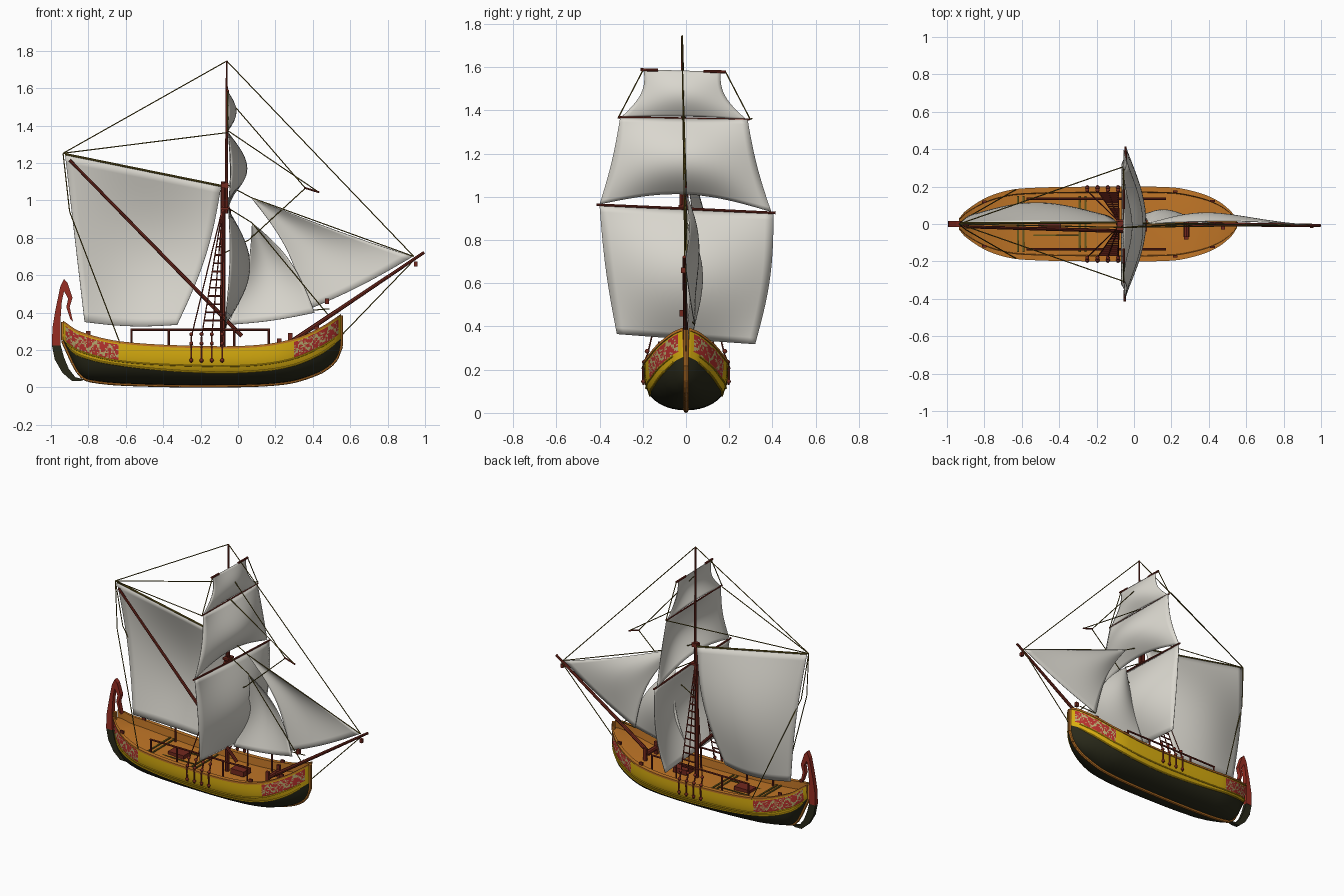
import bpy, bmesh, math, random
from mathutils import Vector as V

if "Cube" in bpy.data.objects:
    bpy.data.objects.remove(bpy.data.objects["Cube"])
random.seed(4)

def mat(name, *c):
    m = bpy.data.materials.new(name)
    m.diffuse_color = (*c, 1)
    m.use_nodes = True
    m.node_tree.nodes["Principled BSDF"].inputs["Base Color"].default_value = m.diffuse_color
    return m

ORANGE = mat("orange wood", .53, .18, .02)
YELLOW = mat("yellow paint", .69, .42, .005)
BLACK = mat("dark tar", .022, .022, .01)
RED = mat("panel red", .47, .03, .026)
BEIGE = mat("beige ornament", .48, .40, .16)
WOOD = mat("dark red wood", .17, .022, .013)
RUDDER = mat("rudder red", .31, .027, .016)
SAIL = mat("sail cloth", .70, .68, .62)
ROPE = mat("olive rope", .13, .095, .012)

def finish(name, bm, mats, smooth=0):
    bmesh.ops.remove_doubles(bm, verts=bm.verts, dist=1e-5)
    bmesh.ops.recalc_face_normals(bm, faces=bm.faces)
    me = bpy.data.meshes.new(name)
    bm.to_mesh(me)
    bm.free()
    for m in mats:
        me.materials.append(m)
    ob = bpy.data.objects.new(name, me)
    bpy.context.collection.objects.link(ob)
    if smooth:
        bpy.ops.object.select_all(action='DESELECT')
        ob.select_set(True)
        bpy.context.view_layer.objects.active = ob
        bpy.ops.object.shade_smooth_by_angle(angle=math.radians(smooth))
    return ob

def tubes(name, paths, r, m, r2=None, n=8):
    """Round rods along each path of points, as one object."""
    bm = bmesh.new()
    for path in paths:
        for a, b in zip(path, path[1:]):
            a, b = V(a), V(b)
            d = b - a
            M = d.to_track_quat('Z', 'Y').to_matrix().to_4x4()
            M.translation = (a + b) / 2
            bmesh.ops.create_cone(bm, cap_ends=True, segments=n, radius1=r,
                                  radius2=r if r2 is None else r2, depth=d.length, matrix=M)
    return finish(name, bm, [m], 40)

def boxes(name, items, m):
    bm = bmesh.new()
    for c, s in items:
        vs = bmesh.ops.create_cube(bm, size=1)['verts']
        for v in vs:
            v.co = V(c) + V(v.co[i] * s[i] for i in range(3))
    return finish(name, bm, [m])

def table(*pts):
    """Smooth curve through (x, value) pairs."""
    def slope(i):
        a, b = pts[max(i - 1, 0)], pts[min(i + 1, len(pts) - 1)]
        return (b[1] - a[1]) / (b[0] - a[0])
    def f(x):
        x = min(max(x, pts[0][0]), pts[-1][0])
        i = max(k for k in range(len(pts) - 1) if pts[k][0] <= x)
        (x0, y0), (x1, y1) = pts[i], pts[i + 1]
        h = x1 - x0
        t = (x - x0) / h
        return (y0 * (1 + 2 * t) * (1 - t) ** 2 + y1 * t * t * (3 - 2 * t)
                + h * t * (1 - t) * (slope(i) * (1 - t) - slope(i + 1) * t))
    return f

# Hull lines: half beam, sheer, keel and tar line along x
X0, X1 = -.935, .55
beam = table((X0, .025), (-.9, .064), (-.8, .13), (-.7, .167), (-.6, .184), (-.3, .193),
             (.2, .19), (.35, .16), (.45, .117), (.52, .06), (X1, .016))
sheer = table((X0, .345), (-.85, .29), (-.63, .235), (-.2, .21), (.1, .215), (.3, .25), (.45, .315), (X1, .38))
keel = table((X0, .25), (-.905, .185), (-.87, .11), (-.84, .066), (-.8, .041), (-.6, .02), (-.1, .012),
             (.25, .027), (.42, .075), (.5, .125), (.54, .18), (X1, .22))
tar = table((X0, .258), (-.87, .18), (-.63, .12), (-.2, .082), (.1, .087), (.3, .12), (.45, .185), (X1, .26))

def panel_z(x):
    return max(sheer(x) - .095, tar(x) + .005)

def hull_y(x, z):
    u = min(max((z - keel(x)) / (sheer(x) - keel(x)), 0), 1)
    return beam(x) * math.sqrt(1 - (1 - u) ** 3)

def section(x):
    """Half section from keel up the side, over the rail, down to the deck centre."""
    k, t, p, s, b = keel(x), tar(x), panel_z(x), sheer(x), beam(x)
    zs = [k + (t - k) * (i / 8) ** 1.6 for i in range(8)]
    zs += [t + (p - t) * i / 3 for i in range(3)] + [p + (s - p) * i / 15 for i in range(16)]
    pts = [(hull_y(x, z), z) for z in zs]
    pts += [(b + .006, s), (b + .006, s + .012), (b * .88, s + .012), (b * .86, s - .04), (0, s - .036)]
    return pts

bm = bmesh.new()
N = 220
xs = [X0 + (X1 - X0) * i / N for i in range(N + 1)]
for side in (-1, 1):
    rows = [[bm.verts.new((x, side * y, z)) for y, z in section(x)] for x in xs]
    for i in range(N):
        ornate = xs[i] < -.64 or xs[i] > .30
        for j in range(len(rows[0]) - 1):
            f = bm.faces.new((rows[i][j], rows[i + 1][j], rows[i + 1][j + 1], rows[i][j + 1]))
            k = 2 if j < 8 else 1 if j < 26 else 0
            if ornate and 12 <= j <= 24 and -.925 < xs[i] < .535:
                # scrolling vine ornament on the red panels
                wave = 18 + 4 * math.sin(xs[i] * 80)
                k = 4 if abs(j - wave) < 1.1 or random.random() < .2 else 3
            f.material_index = k
    for r in (rows[0], rows[-1]):
        bm.faces.new(r).material_index = 0
finish("hull", bm, [ORANGE, YELLOW, BLACK, RED, BEIGE], 35)

# Keel with stem and stern posts, and side wales
post = [(X0, 0, .35)] + [(x, 0, keel(x)) for x in xs[::4]] + [(X1, 0, .385)]
tubes("keel", [post], .012, ORANGE)
wx = xs[3:-3:4]
tubes("tar_line_wale", [[(x, s * (hull_y(x, tar(x)) + .001), tar(x)) for x in wx] for s in (-1, 1)], .005, YELLOW)
tubes("upper_wale", [[(x, s * (hull_y(x, panel_z(x)) + .001), panel_z(x)) for x in wx] for s in (-1, 1)], .004, YELLOW)

# Rudder: red head with hooked tiller, dark blade
def plate(name, pts, t, m):
    bm = bmesh.new()
    f = bm.faces.new([bm.verts.new((x, -t / 2, z)) for x, z in pts])
    e = bmesh.ops.extrude_face_region(bm, geom=[f])['geom']
    bmesh.ops.translate(bm, vec=(0, t, 0), verts=[g for g in e if isinstance(g, bmesh.types.BMVert)])
    finish(name, bm, [m])
plate("rudder_head", [(-.995, .225), (-.992, .32), (-.975, .42), (-.95, .54), (-.93, .58), (-.912, .56),
      (-.885, .48), (-.90, .43), (-.882, .35), (-.897, .365), (-.918, .43), (-.908, .475), (-.93, .515),
      (-.942, .46), (-.95, .35), (-.948, .225)], .03, RUDDER)
plate("rudder_blade", [(-.995, .225), (-.948, .225), (-.93, .16), (-.905, .10), (-.87, .055), (-.82, .042),
      (-.84, .035), (-.89, .036), (-.94, .08), (-.98, .15)], .026, BLACK)

# Masts and spars
TOP = (-.06, -.018, 1.745)
PEAK = (-.935, 0, 1.252)
tubes("lower_mast", [[(-.082, 0, .15), (-.08, 0, 1.1)]], .015, WOOD, .012)
tubes("topmast", [[(-.062, -.012, .93), TOP]], .010, WOOD, .005)
boxes("mast_caps", [((-.07, -.005, .955), (.045, .06, .014)), ((-.07, -.005, 1.08), (.04, .035, .025))], WOOD)
tubes("bowsprit", [[(.27, 0, .235), (.995, -.008, .722)]], .013, WOOD, .008)
tubes("sprit", [[(.02, -.04, .275), (-.90, -.015, 1.215)]], .011, WOOD, .008)
tubes("main_yard", [[(-.05, -.415, .963), (-.042, 0, .945), (-.045, .415, .925)]], .006, WOOD)
tubes("topsail_yard", [[(-.055, -.315, 1.368), (-.055, .295, 1.357)]], .005, WOOD)
tubes("topgallant_yard_arms", [[(-.055, -.21, 1.588), (-.055, -.13, 1.586)],
                               [(-.055, .08, 1.58), (-.055, .185, 1.578)]], .007, WOOD)

# Sails: bowed four-corner patches
def sail(name, tl, tr, bl, br, bulge, left=(0, 0, 0), right=(0, 0, 0), foot=(0, 0, 0), edge=.35, n=20):
    tl, tr, bl, br, bulge, left, right, foot = map(V, (tl, tr, bl, br, bulge, left, right, foot))
    bm = bmesh.new()
    g = []
    for j in range(n + 1):
        v = j / n
        sv = math.sin(math.pi * v)
        row = []
        for i in range(n + 1):
            u = i / n
            su = math.sin(math.pi * u)
            p = tl.lerp(tr, u).lerp(bl.lerp(br, u), v)
            p = p + bulge * sv * (edge + (1 - edge) * su) + (left * (1 - u) + right * u) * sv + foot * su * v ** 2
            row.append(bm.verts.new(p))
        g.append(row)
    for j in range(n):
        for i in range(n):
            bm.faces.new((g[j][i], g[j][i + 1], g[j + 1][i + 1], g[j + 1][i]))
    bmesh.ops.dissolve_degenerate(bm, edges=bm.edges, dist=1e-5)
    ob = finish(name, bm, [SAIL], 60)
    s = ob.modifiers.new("thickness", 'SOLIDIFY')
    s.thickness, s.offset = .004, 0

sail("course_sail", (-.05, -.40, .958), (-.045, .405, .922), (-.068, -.32, .365), (-.065, .32, .318),
     (.12, 0, 0), (0, -.01, 0), (0, .025, 0), edge=.12)
sail("topsail", (-.052, -.305, 1.365), (-.052, .285, 1.357), (-.05, -.40, .965), (-.055, .395, .93),
     (.10, 0, 0), (0, .01, 0), (0, -.012, 0), (0, 0, .065), edge=.12)
sail("topgallant_sail", (-.057, -.195, 1.588), (-.055, .16, 1.578), (-.055, -.30, 1.368), (-.055, .28, 1.357),
     (.045, 0, 0), (0, .04, 0), (0, -.04, 0), (0, 0, .01), edge=.12)
sail("spritsail", (-.925, .004, 1.245), (-.09, .008, 1.075), (-.82, .03, .35), (-.325, .035, .335),
     (0, .085, 0), (.0, 0, 0), (.035, 0, 0), (0, .03, -.015))
sail("jib", (.07, 0, 1.015), (.07, 0, 1.015), (.36, .04, .41), (.935, -.005, .70),
     (0, .05, 0), (.05, 0, .015), (0, 0, -.01), (0, 0, -.015))
sail("staysail", (.075, .005, .88), (.075, .005, .88), (-.055, .03, .335), (.41, .005, .40),
     (0, .065, 0), (.035, 0, 0), (.035, 0, .035), (0, 0, -.01))

# Rigging lines
lines = [[TOP, PEAK], [TOP, (.94, -.005, .70)], [(.07, 0, 1.015), (.94, -.005, .70)],
         [(-.07, 0, 1.09), (.07, 0, 1.015)], [(-.05, -.015, 1.54), (.36, 0, 1.065)],
         [(-.05, -.015, 1.37), (.43, 0, 1.045)], [(.36, 0, 1.065), (.06, 0, .79)],
         [(-.07, 0, .97), (.075, .005, .88), (.48, 0, .39)], [(.95, 0, .69), (.555, 0, .28)],
         [PEAK, (-.09, .008, 1.08)], [(.36, .04, .41), (.49, .03, .42)], [(.06, 0, .79), (-.07, 0, .72)]]
for s in (-1, 1):
    lines += [[PEAK, (-.06, s * .305, 1.362)],
              [PEAK, (-.90, s * .03, .94), (-.63, s * .185, .235)],
              [(-.055, s * .19 - .01, 1.583), (-.055, s * .305 - .01, 1.362)]]
tubes("rigging", lines, .0032, ROPE, n=5)
tubes("spritsail_head_rope", [[(-.925, .004, 1.248), (-.09, .008, 1.078)]], .006, ROPE)
tubes("stay_toggle", [[(.355, 0, 1.068), (.435, 0, 1.043)]], .005, WOOD)

# Shrouds, ratlines, deadeyes and chain plates on both sides
feet = (-.25, -.195, -.14, -.085)
shrouds, rungs, chains, eyes = [], [], [], []
for s in (-1, 1):
    head = V((-.08, s * .012, .97))
    low = [V((x, s * .178, .27)) for x in feet]
    shrouds += [[f, head] for f in low]
    rungs += [[low[1].lerp(head, k / 16), low[3].lerp(head, k / 16)] for k in range(1, 15)]
    for f in low:
        chains.append([f, (f.x, s * .2, .21), (f.x, s * .197, .13)])
        eyes += [(f.x, s * .18, .285), (f.x, s * .193, .235), (f.x, s * .197, .145)]
tubes("shrouds", shrouds, .0035, WOOD, n=5)
tubes("ratlines", rungs, .005, WOOD, n=5)
tubes("chain_plates", chains, .005, WOOD, n=6)
bm = bmesh.new()
for c in eyes:
    r = bmesh.ops.create_icosphere(bm, subdivisions=2, radius=.011)
    bmesh.ops.translate(bm, vec=c, verts=r['verts'])
finish("deadeyes", bm, [WOOD], 60)

# Deck railings
rails = []
for s in (-1, 1):
    rails.append([(-.575, s * .135, .308), (.17, s * .135, .308)])
    rails += [[(x, s * .135, .16), (x, s * .135, .308)] for x in (-.57, -.37, -.02, .165)]
tubes("deck_railings", rails, .006, WOOD)

# Deck fittings: trim strips, windlass, bitts, cleats, bowsprit blocks
boxes("deck_trim", [((x, 0, sheer(x) - .034), (.011, .30, .006)) for x in (-.62, -.59, -.29, -.26)]
      + [((-.44, y, .185), (.30, .006, .006)) for y in (-.06, .06)], ROPE)
tubes("windlass", [[(.28, -.07, .25), (.28, .04, .25)]], .016, WOOD)
boxes("bitts", [((.28, y, .25), (.024, .016, .085)) for y in (-.075, .045)]
      + [((.02, 0, .2), (.1, .08, .035)), ((-.45, 0, .19), (.12, .07, .03))], WOOD)
boxes("rail_cleats", [((x, s * beam(x) * .92, sheer(x) + .02), (.025, .012, .02))
      for x in (-.8, .22, .42) for s in (-1, 1)], WOOD)
boxes("bowsprit_blocks", [((.475, -.02, .46), (.022, .02, .03)), ((.95, -.012, .66), (.02, .02, .025))], WOOD)
